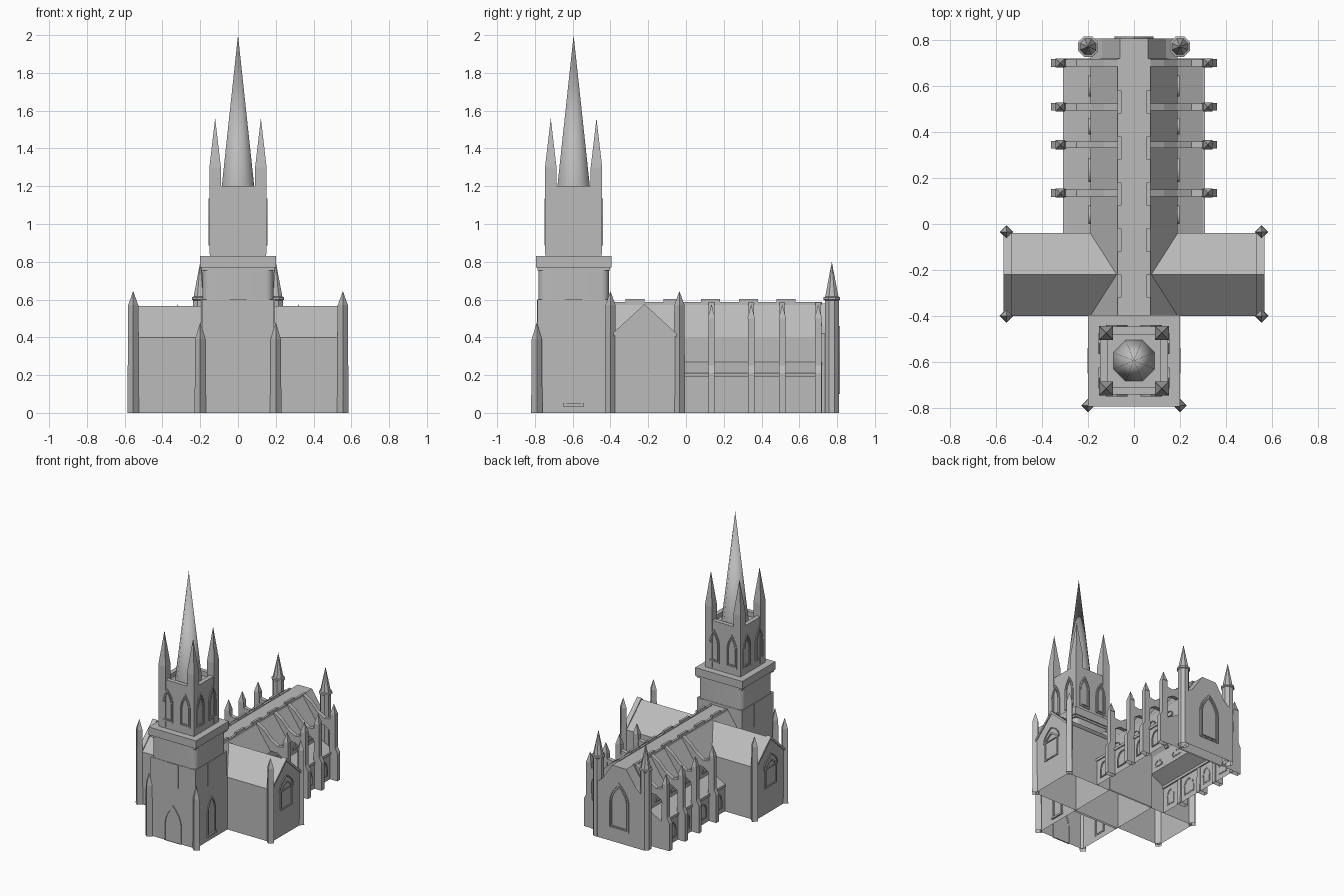
import bpy, bmesh, math
from mathutils import Vector

cube = bpy.data.objects.get("Cube")
if cube:
    bpy.data.objects.remove(cube, do_unlink=True)

stone = bpy.data.materials.new("grey_stone")
stone.use_nodes = True
GREY = (0.5, 0.5, 0.5, 1)
stone.diffuse_color = GREY
stone.node_tree.nodes["Principled BSDF"].inputs["Base Color"].default_value = GREY

TOWER_Y = -0.595
BAYS = [(0.04, 0.04), (0.235, 0.052), (0.425, 0.036), (0.6, 0.046)]
PIERS = [0.135, 0.345, 0.51, 0.7]


def finish(bm, name, open_base=False):
    bmesh.ops.recalc_face_normals(bm, faces=bm.faces)
    if open_base:
        low = [f for f in bm.faces if all(v.co.z < 1e-4 for v in f.verts)]
        bmesh.ops.delete(bm, geom=low, context='FACES')
    mesh = bpy.data.meshes.new(name)
    bm.to_mesh(mesh)
    bm.free()
    obj = bpy.data.objects.new(name, mesh)
    bpy.context.collection.objects.link(obj)
    mesh.materials.append(stone)
    return obj


def place(axis, u, z, d):
    return Vector((u, d, z)) if axis == 'y' else Vector((d, u, z))


def prism(name, axis, profile, a, b, open_base=False):
    """Extrude a (horizontal, z) profile along the axis from a to b."""
    bm = bmesh.new()
    ends = [[bm.verts.new(place(axis, u, z, d)) for u, z in profile] for d in (a, b)]
    n = len(profile)
    for i in range(n):
        j = (i + 1) % n
        bm.faces.new((ends[0][i], ends[0][j], ends[1][j], ends[1][i]))
    for e in ends:
        bm.faces.new(e)
    return finish(bm, name, open_base)


def box(name, x, y, z, open_base=False):
    return prism(name, 'y', [(x[0], z[0]), (x[1], z[0]), (x[1], z[1]), (x[0], z[1])],
                 y[0], y[1], open_base)


def lathe(name, x, y, steps, sides, turn=0.0):
    """Stack regular polygons given as (radius, z); a zero radius makes a tip."""
    bm = bmesh.new()
    rings = []
    for r, z in steps:
        if r == 0:
            rings.append([bm.verts.new((x, y, z))])
        else:
            rings.append([bm.verts.new((x + r * math.cos(turn + k * math.tau / sides),
                                        y + r * math.sin(turn + k * math.tau / sides), z))
                          for k in range(sides)])
    for lo, hi in zip(rings, rings[1:]):
        for k in range(sides):
            m = (k + 1) % sides
            if len(hi) == 1:
                bm.faces.new((lo[k], lo[m], hi[0]))
            else:
                bm.faces.new((lo[k], lo[m], hi[m], hi[k]))
    bm.faces.new(rings[0])
    return finish(bm, name, True)


def mirrored(half):
    return half + [(-u, z) for u, z in reversed(half)]


def opening(c, w, z0, spring, top, pointed):
    """Outline of an arched opening, starting at the lower right."""
    half = [(w, z0)]
    for k in range(9):
        t = k / 8
        if pointed:
            half.append((w * (1 - t * t), spring + (top - spring) * t))
        else:
            a = t * math.pi / 2
            half.append((w * math.cos(a), spring + (top - spring) * math.sin(a)))
    half[-1] = (0, top)
    left = [(-u, z) for u, z in reversed(half[:-1])]
    return [(c + u, z) for u, z in half + left]


def frame(name, axis, wall, side, c, w, z0, spring, top, pointed=True, t=0.01):
    """Thin raised moulding around an opening on a wall."""
    outer = opening(c, w, z0, spring, top, pointed)
    inner = opening(c, w - t, z0 + t * (z0 > 0), spring, top - 1.4 * t, pointed)
    bm = bmesh.new()
    loops = [[bm.verts.new(place(axis, u, z, wall + side * d)) for u, z in pts]
             for pts, d in ((outer, -0.002), (outer, 0.007), (inner, 0.007), (inner, -0.002))]
    n = len(outer)
    for p, q in zip(loops, loops[1:]):
        for i in range(n):
            j = (i + 1) % n
            bm.faces.new((p[i], p[j], q[j], q[i]))
    return finish(bm, name)


def smooth(obj, degrees):
    bpy.ops.object.select_all(action='DESELECT')
    obj.select_set(True)
    bpy.context.view_layer.objects.active = obj
    bpy.ops.object.shade_smooth_by_angle(angle=math.radians(degrees))


# Tower: base, rounded stage, cornice and belfry
def tower_stage(name, r, z0, z1, open_base=False):
    return box(name, (-r, r), (TOWER_Y - r, TOWER_Y + r), (z0, z1), open_base)


tower_stage("tower_base", 0.19, 0, 0.6, True)
stage = tower_stage("tower_middle_stage", 0.187, 0.6, 0.77)
bm = bmesh.new()
bm.from_mesh(stage.data)
uprights = [e for e in bm.edges if abs(e.verts[0].co.z - e.verts[1].co.z) > 0.1]
bmesh.ops.bevel(bm, geom=uprights, offset=0.04, segments=5, affect='EDGES', profile=0.5)
bm.to_mesh(stage.data)
bm.free()
smooth(stage, 40)
tower_stage("tower_cornice_lower", 0.192, 0.755, 0.775)
tower_stage("tower_cornice", 0.2, 0.77, 0.83)
tower_stage("belfry", 0.148, 0.83, 1.165)
for s in (-1, 1):
    box("belfry_parapet_side", sorted((s * 0.148, s * 0.115)),
        (TOWER_Y - 0.148, TOWER_Y + 0.148), (1.16, 1.2))
    box("belfry_parapet_end", (-0.148, 0.148),
        sorted((TOWER_Y + s * 0.148, TOWER_Y + s * 0.115)), (1.16, 1.2))
    for q in (-1, 1):
        lathe("belfry_pinnacle", s * 0.121, TOWER_Y + q * 0.121,
              [(0.043, 0.84), (0.043, 1.3), (0, 1.56)], 4, math.pi / 4)
spire = lathe("spire", 0, TOWER_Y, [(0.097, 1.16), (0.093, 1.2), (0, 2.0)], 8, math.pi / 8)
smooth(spire, 50)

# Tower openings on every face
for axis, mid in (('y', 0), ('x', TOWER_Y)):
    off = TOWER_Y if axis == 'y' else 0
    for s in (-1, 1):
        for q in (-1, 1):
            frame("belfry_window", axis, off + s * 0.148, s, mid + q * 0.075,
                  0.046, 0.885, 1.02, 1.135)
            frame("belfry_window_inner", axis, off + s * 0.148, s, mid + q * 0.075,
                  0.033, 0.9, 1.015, 1.11, t=0.006)
        if axis == 'y' and s == 1:
            continue
        wall = off + s * 0.19
        prism("tower_upper_window", axis,
              [(mid - 0.045, 0.42), (mid + 0.045, 0.42), (mid + 0.045, 0.6), (mid - 0.045, 0.6)],
              wall - s * 0.002, wall + s * 0.005)
        if axis == 'x':
            frame("tower_side_window", axis, wall, s, mid, 0.048, 0.04, 0.22, 0.33)
            prism("tower_window_sill", axis,
                  [(mid - 0.055, 0.035), (mid + 0.055, 0.035), (mid + 0.055, 0.05), (mid - 0.055, 0.05)],
                  wall, wall + s * 0.012)
frame("front_door", 'y', TOWER_Y - 0.19, -1, 0, 0.072, 0, 0.13, 0.28)

# Corner shafts of the tower and the transept
for s in (-1, 1):
    lathe("tower_corner_shaft", s * 0.2, -0.79, [(0.03, 0), (0.027, 0.39), (0, 0.48)], 4)
    for y in (-0.4, -0.035):
        lathe("transept_corner_shaft", s * 0.555, y, [(0.03, 0), (0.027, 0.57), (0, 0.645)], 4)

# Transept with gable copings and end windows
prism("transept", 'x', [(-0.4, 0), (-0.4, 0.4), (-0.22, 0.565), (-0.04, 0.4), (-0.04, 0)],
      -0.56, 0.56, True)
for s in (-1, 1):
    prism("gable_coping", 'x', [(-0.4, 0.39), (-0.4, 0.41), (-0.22, 0.576), (-0.04, 0.41),
                                (-0.04, 0.39), (-0.22, 0.555)], s * 0.53, s * 0.567)
    frame("transept_window", 'x', s * 0.56, s, -0.22, 0.07, 0.2, 0.33, 0.405)
    frame("transept_window_hood", 'x', s * 0.56, s, -0.22, 0.083, 0.34, 0.35, 0.45, t=0.007)

# Nave, aisles and crossing
upper = [(0.19, 0.4), (0.065, 0.58)]
prism("crossing", 'y', mirrored([(0.19, 0)] + upper), -0.42, -0.03, True)
prism("nave_and_aisles", 'y', mirrored([(0.3, 0), (0.3, 0.21), (0.19, 0.27)] + upper),
      -0.04, 0.72, True)
for s in (-1, 1):
    box("aisle_string_course", sorted((s * 0.29, s * 0.308)), (-0.04, 0.715), (0.19, 0.21))
    box("ridge_parapet", sorted((s * 0.055, s * 0.072)), (-0.4, 0.72), (0.565, 0.586))
    for k in range(5):
        y = -0.27 + 0.2 * k
        box("ridge_battlement", sorted((s * 0.055, s * 0.072)), (y - 0.05, y + 0.05), (0.58, 0.602))
    for y, w in BAYS:
        frame("aisle_window", 'x', s * 0.3, s, y, w, 0.04, 0.09, 0.16, False, 0.007)
        frame("clerestory_window", 'x', s * 0.19, s, y, w, 0.3, 0.31, 0.347, False, 0.006)

    # Flying buttresses: stepped pier, pinnacle and curved arm
    pier = [(0.29, 0), (0.362, 0), (0.362, 0.21), (0.342, 0.25), (0.342, 0.5), (0.3, 0.5)]
    arm = [(0.07, 0.585), (0.13, 0.545), (0.19, 0.485), (0.25, 0.45), (0.32, 0.46),
           (0.31, 0.32), (0.29, 0.375), (0.25, 0.4), (0.18, 0.4), (0.07, 0.55)]
    for y in PIERS:
        prism("buttress_pier", 'y', [(s * u, z) for u, z in pier], y - 0.017, y + 0.017, True)
        prism("flying_arm", 'y', [(s * u, z) for u, z in arm], y - 0.015, y + 0.015)
        lathe("pier_pinnacle", s * 0.321, y, [(0.028, 0.5), (0, 0.575)], 4, math.pi / 4)

    # Rear turrets
    lathe("rear_turret", s * 0.2, 0.772,
          [(0.04, 0), (0.04, 0.595), (0.048, 0.6), (0.048, 0.612), (0.038, 0.615), (0, 0.8)],
          8, math.pi / 8)

# Rear gable wall with its great window
prism("rear_gable", 'y', mirrored([(0.19, 0), (0.19, 0.42), (0.14, 0.46), (0.06, 0.58)]),
      0.71, 0.808, True)
frame("rear_window", 'y', 0.808, 1, 0, 0.085, 0.1, 0.3, 0.46)
frame("rear_window_inner", 'y', 0.808, 1, 0, 0.068, 0.115, 0.3, 0.435, t=0.007)
